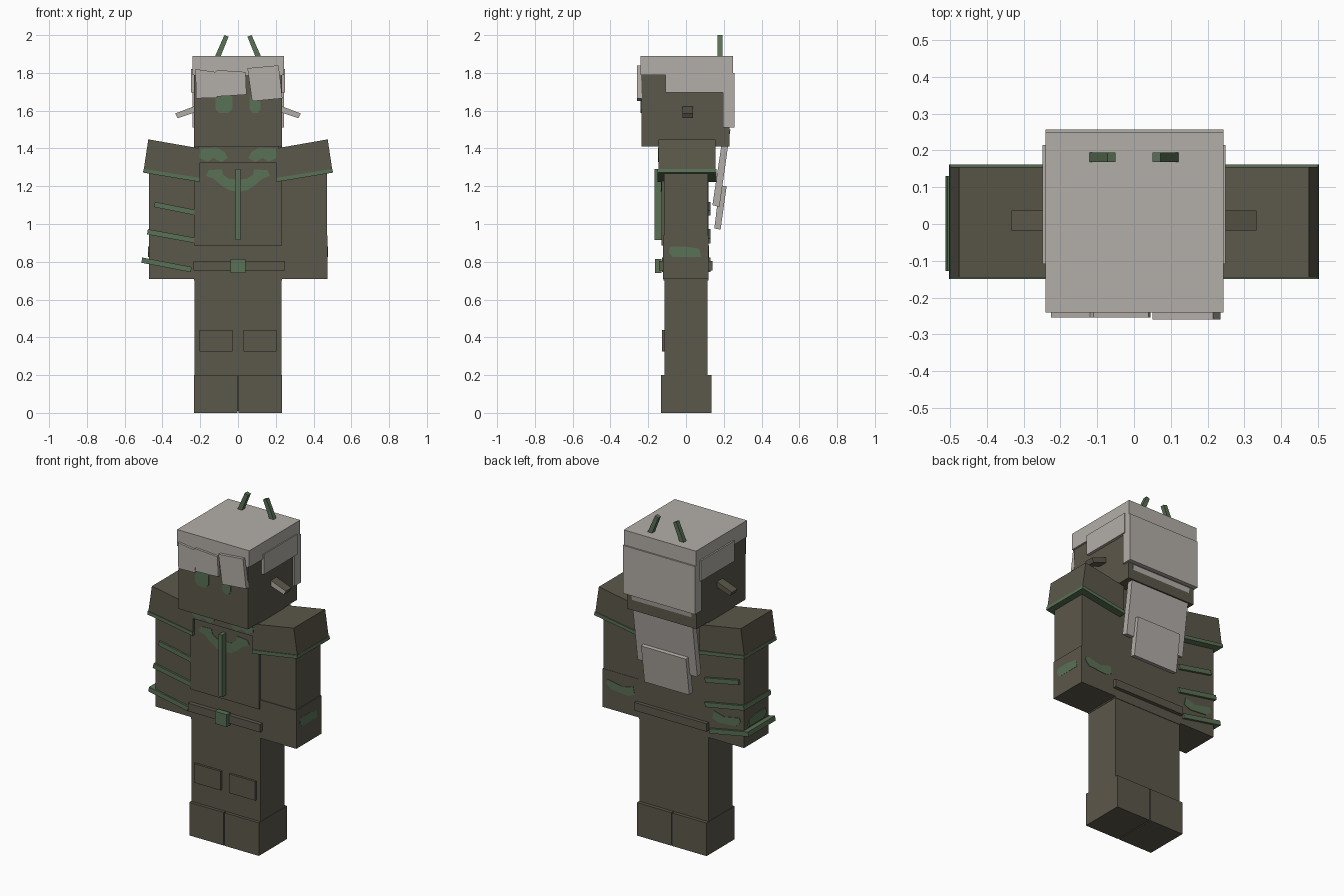
import bpy, bmesh

cube = bpy.data.objects.get("Cube")
if cube:
    bpy.data.objects.remove(cube, do_unlink=True)


def material(name, rgb):
    m = bpy.data.materials.new(name)
    m.use_nodes = True
    m.diffuse_color = (*rgb, 1)
    m.node_tree.nodes["Principled BSDF"].inputs["Base Color"].default_value = (*rgb, 1)
    return m


BROWN = material("dark olive brown", (0.105, 0.096, 0.068))
PALE = material("pale grey hair", (0.45, 0.42, 0.39))
GREEN = material("moss green", (0.10, 0.165, 0.09))


def prism(name, pts, axis, lo, hi, mat):
    """Extrude a 2D outline along x (points are y,z) or y (points are x,z)."""
    bm = bmesh.new()

    def place(p, d):
        return (d, p[0], p[1]) if axis == "x" else (p[0], d, p[1])

    a = [bm.verts.new(place(p, lo)) for p in pts]
    b = [bm.verts.new(place(p, hi)) for p in pts]
    bm.faces.new(a)
    bm.faces.new(b[::-1])
    n = len(pts)
    for i in range(n):
        j = (i + 1) % n
        bm.faces.new((a[i], b[i], b[j], a[j]))
    bmesh.ops.recalc_face_normals(bm, faces=bm.faces)
    me = bpy.data.meshes.new(name)
    bm.to_mesh(me)
    bm.free()
    me.materials.append(mat)
    ob = bpy.data.objects.new(name, me)
    bpy.context.scene.collection.objects.link(ob)
    return ob


def box(name, x, y, z, mat):
    outline = [(x[0], z[0]), (x[1], z[0]), (x[1], z[1]), (x[0], z[1])]
    return prism(name, outline, "y", y[0], y[1], mat)


def beam(name, p, q, t, y, mat):
    """Slanted bar whose lower edge runs from p to q in the x,z plane."""
    dx, dz = q[0] - p[0], q[1] - p[1]
    k = t / (dx * dx + dz * dz) ** 0.5
    off = (-dz * k, dx * k)
    pts = [p, q, (q[0] + off[0], q[1] + off[1]), (p[0] + off[0], p[1] + off[1])]
    return prism(name, pts, "y", y[0], y[1], mat)


def flip(pts, s):
    return [(s * u, v) for u, v in pts]


# Body core
box("legs", (-.23, .23), (-.115, .115), (.01, .72), BROWN)
box("torso", (-.232, .232), (-.118, .118), (.70, 1.42), BROWN)
box("jacket_front", (-.232, .232), (-.13, -.11), (.885, 1.41), BROWN)
box("collar", (-.21, .215), (-.145, -.12), (1.325, 1.412), BROWN)
box("belt", (-.235, .248), (-.143, .14), (.755, .803), BROWN)
box("buckle", (-.04, .04), (-.165, -.13), (.74, .815), GREEN)
box("zipper", (-.012, .012), (-.168, -.13), (.915, 1.29), GREEN)

# Mirrored limbs and painted patches
PAD = [(.475, 1.448), (.2, 1.4), (.2, 1.23), (.5, 1.28)]
TRIM = [(.5, 1.292), (.2, 1.244), (.2, 1.222), (.503, 1.272)]
CHEST = [(.0, 1.235), (.05, 1.24), (.08, 1.262), (.085, 1.29), (.155, 1.285),
         (.17, 1.255), (.13, 1.24), (.09, 1.205), (.05, 1.18), (.0, 1.17)]
COLLAR_MARK = [(.055, 1.35), (.07, 1.38), (.11, 1.405), (.2, 1.4),
               (.205, 1.35), (.16, 1.33), (.13, 1.35), (.09, 1.327)]
OUTER_MARK = [(-.09, .85), (-.085, .88), (.0, .88), (.07, .87), (.08, .825), (-.07, .825)]
BACK_MARK = [(.26, .84), (.3, .82), (.42, .83), (.45, .86), (.44, .885), (.34, .865), (.27, .885)]
for s, side in ((1, "left"), (-1, "right")):
    def span(a, b):
        return tuple(sorted((s * a, s * b)))

    box(side + "_arm", span(.232, .47), (-.117, .117), (.71, 1.3), BROWN)
    prism(side + "_shoulder_pad", flip(PAD, s), "y", -.145, .155, BROWN)
    prism(side + "_pad_trim", flip(TRIM, s), "y", -.15, .161, GREEN)
    box(side + "_boot", span(.003, .233), (-.133, .136), (0, .2), BROWN)
    box(side + "_knee_pad", span(.028, .205), (-.128, -.1), (.325, .44), BROWN)
    prism(side + "_chest_mark", flip(CHEST, s), "y", -.133, -.127, GREEN)
    prism(side + "_collar_mark", flip(COLLAR_MARK, s), "y", -.148, -.142, GREEN)
    prism(side + "_arm_outer_mark", OUTER_MARK, "x", *span(.47, .476), GREEN)
    prism(side + "_arm_back_mark", flip(BACK_MARK, s), "y", .115, .121, GREEN)

    # Ears, pale on the face that looks forward
    ear = prism(side + "_ear", flip([(.2, 1.635), (.333, 1.585), (.32, 1.56), (.2, 1.6)], s),
                "y", -.018, .037, BROWN)
    ear.data.materials.append(PALE)
    for f in ear.data.polygons:
        if f.normal.y < -.9:
            f.material_index = 1

    # Antennae leaning inwards
    prism(side + "_antenna", flip([(.125, 1.88), (.095, 1.88), (.05, 1.992), (.072, 2.0)], s),
          "y", .168, .194, GREEN)

# Cuff on one arm, slanted bands on the other
box("left_cuff", (.232, .475), (-.121, .119), (.708, .94), BROWN)
for i, (x0, x1, z0, z1) in enumerate([(-.445, -.22, 1.09, 1.045),
                                      (-.482, -.22, .945, .897),
                                      (-.512, -.25, .795, .745)]):
    beam(f"arm_band_{i + 1}", (x0, z0), (x1, z1), .028, (-.127, .131), GREEN)

# Head and eyes
box("head", (-.232, .232), (-.236, .231), (1.41, 1.87), BROWN)
prism("right_eye", [(-.12, 1.69), (-.12, 1.61), (-.1, 1.588), (-.05, 1.588),
                    (-.03, 1.61), (-.03, 1.69)], "y", -.241, -.235, GREEN)
prism("left_eye", [(.062, 1.68), (.062, 1.61), (.075, 1.588), (.105, 1.588),
                   (.12, 1.61), (.12, 1.68)], "y", -.241, -.235, GREEN)

# Hair
box("hair_cap", (-.24, .243), (-.24, .248), (1.79, 1.89), PALE)
box("hair_back", (-.24, .243), (.195, .257), (1.51, 1.8), PALE)
for s, side in ((1, "left"), (-1, "right")):
    x = sorted((s * .225, s * .249))
    box(side + "_side_hair", x, (-.108, .214), (1.697, 1.82), PALE)
prism("right_bangs", [(-.225, 1.82), (-.12, 1.805), (-.11, 1.815), (.04, 1.805),
                      (.045, 1.685), (-.028, 1.68), (-.028, 1.705), (-.11, 1.7),
                      (-.112, 1.668), (-.222, 1.665)], "y", -.254, -.232, PALE)
prism("right_bang_tip", [(-.112, 1.71), (-.025, 1.71), (-.025, 1.68), (-.112, 1.675)],
      "y", -.25, -.232, PALE)
prism("left_bangs", [(.05, 1.825), (.215, 1.84), (.235, 1.665), (.075, 1.65)],
      "y", -.259, -.232, PALE)

# Hanging hair behind, two overlapping slabs
prism("upper_tail", [(.2, 1.5), (.235, 1.5), (.177, 1.09), (.14, 1.1)], "x", -.2, .2, PALE)
prism("lower_tail", [(.178, 1.205), (.215, 1.2), (.183, .97), (.15, .977)], "x", -.15, .15, PALE)
